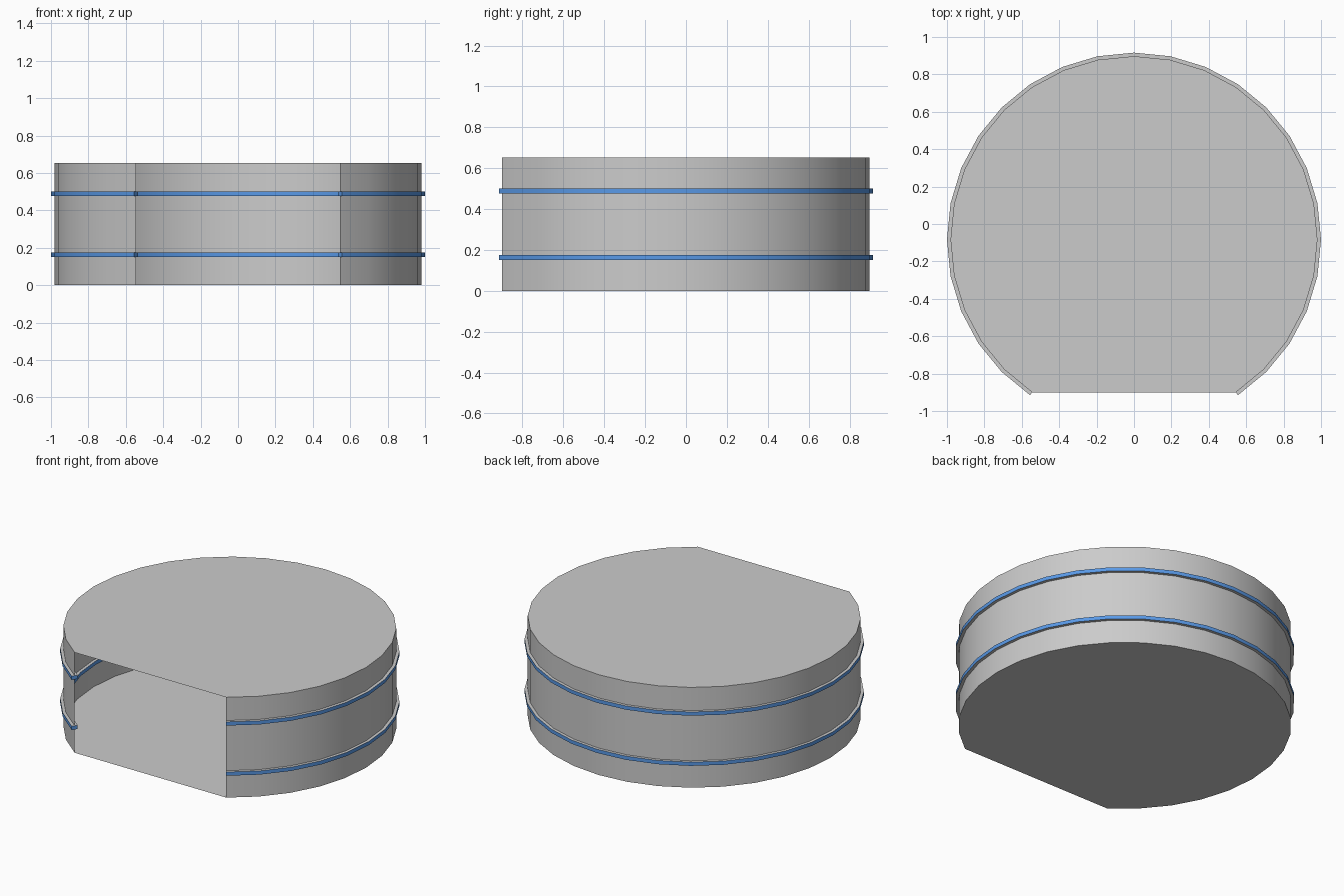
import bpy, bmesh
from math import sin, cos, radians

if "Cube" in bpy.data.objects:
    bpy.data.objects.remove(bpy.data.objects["Cube"])

CY = -0.084      # centre of the round outline
R = 0.981        # wall radius
H = 0.652        # total height
STEP, N = 11.25, 13   # 32-sided circle, open at the front


def arc(bm, r, z):
    return [bm.verts.new((r * sin(radians(i * STEP)), CY + r * cos(radians(i * STEP)), z))
            for i in range(-N, N + 1)]


def finish(bm, name):
    mesh = bpy.data.meshes.new(name)
    bm.to_mesh(mesh)
    bm.free()
    ob = bpy.data.objects.new(name, mesh)
    bpy.context.collection.objects.link(ob)
    bpy.ops.object.select_all(action='DESELECT')
    ob.select_set(True)
    bpy.context.view_layer.objects.active = ob
    bpy.ops.object.shade_smooth_by_angle(angle=radians(30))
    return ob


# thin shell: floor, curved wall and lid, open along the flat front
bm = bmesh.new()
low, high = arc(bm, R, 0), arc(bm, R, H)
for i in range(2 * N):
    bm.faces.new((low[i], high[i], high[i + 1], low[i + 1]))
bm.faces.new(low)
bm.faces.new(high[::-1])
bm.normal_update()
finish(bm, "round_shell")

# bands: blue rims, grey upper and lower faces
blue = bpy.data.materials.new("blue")
blue.diffuse_color = (0.1, 0.32, 0.8, 1)
blue.use_nodes = True
blue.node_tree.nodes["Principled BSDF"].inputs["Base Color"].default_value = blue.diffuse_color
for name, z in (("lower_band", 0.25 * H), ("upper_band", 0.75 * H)):
    bm = bmesh.new()
    t = 0.012
    loops = [arc(bm, r, h) for r, h in
             ((0.962, z - t), (1.0, z - t), (1.0, z + t), (0.962, z + t))]
    for k in range(4):
        a, b = loops[k], loops[(k + 1) % 4]
        for i in range(2 * N):
            f = bm.faces.new((a[i], b[i], b[i + 1], a[i + 1]))
            f.material_index = k % 2
    for end in (0, -1):
        bm.faces.new([l[end] for l in loops]).material_index = 1
    bmesh.ops.recalc_face_normals(bm, faces=bm.faces)
    ob = finish(bm, name)
    idx = [p.material_index for p in ob.data.polygons]
    ob.data.materials.append(None)
    ob.data.materials.append(blue)
    ob.data.polygons.foreach_set("material_index", idx)
